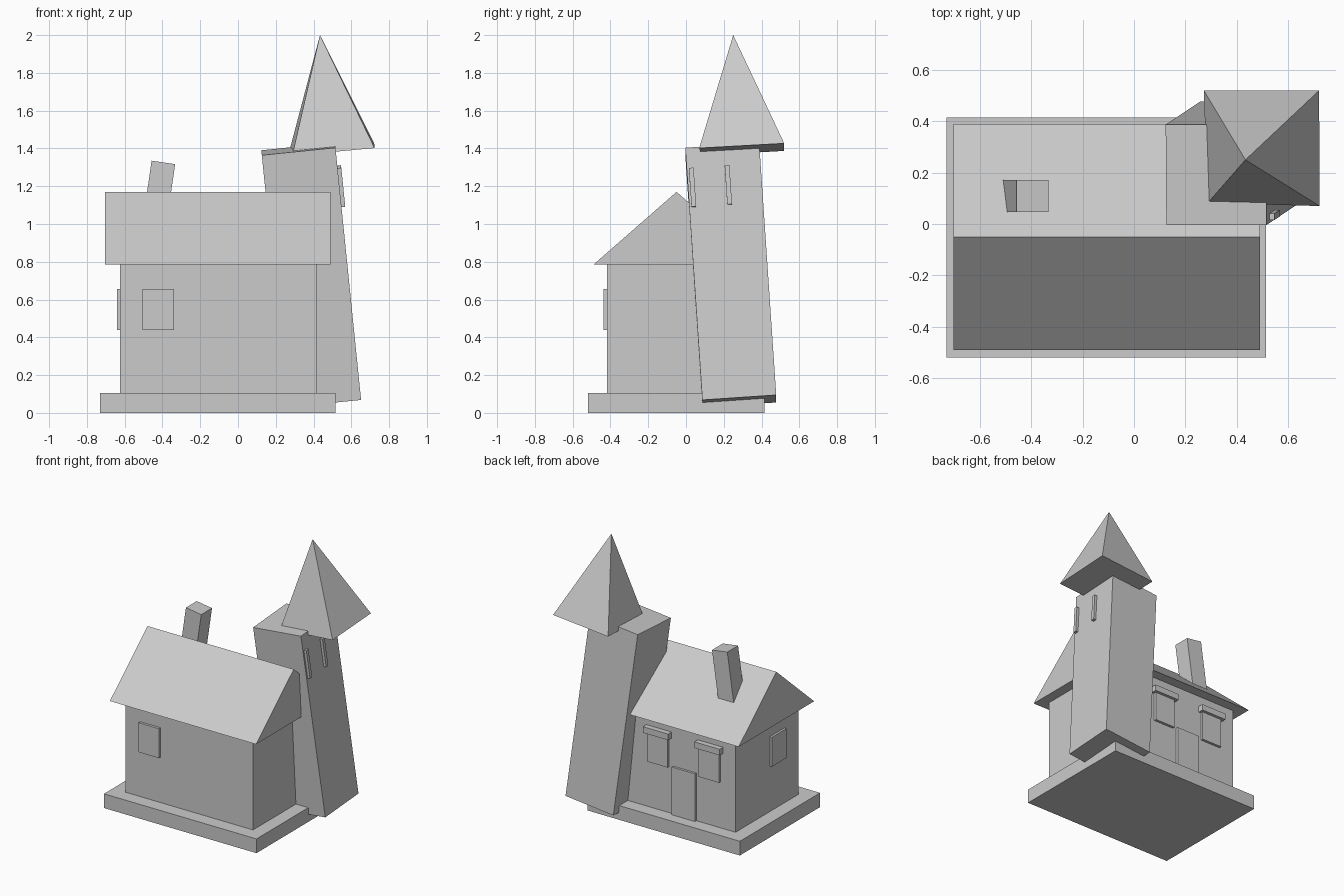
import bpy, math
from mathutils import Matrix, Vector

if "Cube" in bpy.data.objects:
    bpy.data.objects.remove(bpy.data.objects["Cube"])

grey = bpy.data.materials.new("plain grey")
grey.diffuse_color = (0.6, 0.6, 0.6, 1)
grey.use_nodes = True
grey.node_tree.nodes["Principled BSDF"].inputs["Base Color"].default_value = grey.diffuse_color


def make(name, verts, faces, matrix=None):
    mesh = bpy.data.meshes.new(name)
    mesh.from_pydata([matrix @ Vector(v) if matrix else v for v in verts], [], faces)
    mesh.materials.append(grey)
    mesh.update()
    obj = bpy.data.objects.new(name, mesh)
    bpy.context.collection.objects.link(obj)
    return obj


def box(name, x, y, z, matrix=None):
    """Box from (min, max) ranges, optionally moved by a matrix."""
    verts = [(a, b, c) for c in z for b in y for a in x]
    faces = [(0, 2, 3, 1), (4, 5, 7, 6), (0, 1, 5, 4),
             (2, 6, 7, 3), (0, 4, 6, 2), (1, 3, 7, 5)]
    return make(name, verts, faces, matrix)


# House: plinth, walls and gable roof
box("plinth", (-0.73, 0.515), (-0.52, 0.415), (0, 0.105))
box("walls", (-0.625, 0.415), (-0.417, 0.315), (0.1, 0.79))
make("gable_roof",
     [(x, y, z) for x in (-0.703, 0.49)
      for y, z in ((-0.49, 0.785), (0.39, 0.785), (-0.05, 1.17))],
     [(0, 2, 1), (3, 4, 5), (0, 1, 4, 3), (1, 2, 5, 4), (2, 0, 3, 5)])

# Leaning chimney, sunk into the roof
lean = Matrix.Translation((-0.395, 0.109, 1.326)) @ Matrix.Rotation(math.radians(8.3), 4, 'Y')
box("chimney", (-0.063, 0.063), (-0.063, 0.063), (-0.48, 0), lean)

# Windows on the front, left and back walls
box("front_window", (-0.505, -0.34), (-0.436, -0.40), (0.44, 0.657))
box("left_window", (-0.641, -0.61), (-0.255, -0.085), (0.44, 0.657))
for i, cx in enumerate((-0.42, 0.0)):
    box(f"back_window_{i}", (cx - 0.083, cx + 0.083), (0.30, 0.334), (0.445, 0.665))
    box(f"window_lintel_{i}", (cx - 0.103, cx + 0.103), (0.30, 0.355), (0.66, 0.705))
box("back_door", (-0.305, -0.115), (0.30, 0.332), (0.10, 0.457))

# Leaning tower with slit windows on its right side
tilt = (Matrix.Translation((0.3875, 0.237, 0.7295))
        @ Matrix.Rotation(math.radians(-5.8), 4, 'Y')
        @ Matrix.Rotation(math.radians(3.85), 4, 'X'))
w = 0.196
box("tower", (-w, w), (-w, w), (-0.6725, 0.6725), tilt)
for i, v in enumerate((-0.172, 0.018)):
    box(f"tower_slit_{i}", (0.17, 0.216), (v - 0.0125, v + 0.0125), (0.355, 0.562), tilt)

# Crooked spire
make("spire",
     [(0.287, 0.082, 1.362), (0.723, 0.07, 1.402), (0.721, 0.52, 1.427),
      (0.272, 0.52, 1.387), (0.434, 0.25, 2.0)],
     [(0, 3, 2, 1), (0, 1, 4), (1, 2, 4), (2, 3, 4), (3, 0, 4)])
